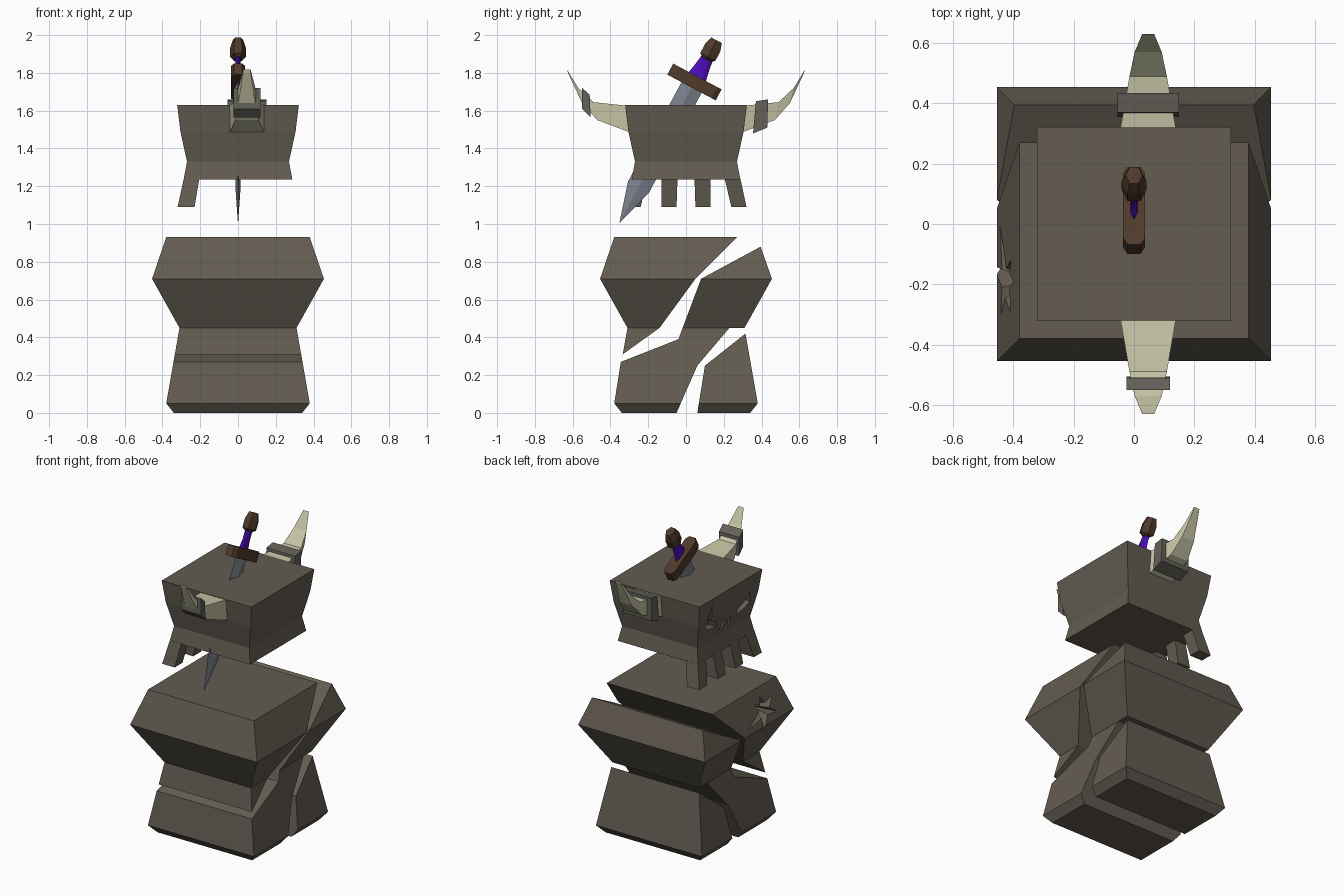
import bpy, bmesh, math
from mathutils import Vector

if "Cube" in bpy.data.objects:
    bpy.data.objects.remove(bpy.data.objects["Cube"])


def material(name, rgb):
    m = bpy.data.materials.new(name)
    m.use_nodes = True
    m.diffuse_color = (*rgb, 1)
    bsdf = next(n for n in m.node_tree.nodes if n.type == 'BSDF_PRINCIPLED')
    bsdf.inputs["Base Color"].default_value = (*rgb, 1)
    return m


STONE = material("warm stone", (0.125, 0.107, 0.083))
BAND = material("grey band", (0.125, 0.120, 0.098))
HORN = material("pale horn", (0.57, 0.56, 0.38))
STEEL = material("blue steel", (0.20, 0.225, 0.265))
WOOD = material("brown wood", (0.080, 0.042, 0.023))
GRIP = material("purple grip", (0.075, 0.004, 0.50))


def finish(name, bm, mat):
    bmesh.ops.recalc_face_normals(bm, faces=bm.faces)
    me = bpy.data.meshes.new(name)
    bm.to_mesh(me)
    bm.free()
    me.materials.append(mat)
    ob = bpy.data.objects.new(name, me)
    bpy.context.collection.objects.link(ob)
    return ob


def loft(name, rings, mat):
    """Skin a list of point rings and cap both ends."""
    bm = bmesh.new()
    vs = [[bm.verts.new(p) for p in ring] for ring in rings]
    n = len(vs[0])
    for a, b in zip(vs, vs[1:]):
        for i in range(n):
            j = (i + 1) % n
            bm.faces.new((a[i], a[j], b[j], b[i]))
    bm.faces.new(vs[0])
    bm.faces.new(vs[-1])
    return finish(name, bm, mat)


def prism(name, outline, x0, x1, mat):
    """Extrude a (y, z) outline along x."""
    return loft(name, [[(x, y, z) for y, z in outline] for x in (x0, x1)], mat)


def carve(target, cutter):
    mod = target.modifiers.new("carve", 'BOOLEAN')
    mod.operation = 'DIFFERENCE'
    mod.solver = 'EXACT'
    mod.object = cutter
    bpy.context.view_layer.update()
    me = bpy.data.meshes.new_from_object(
        target.evaluated_get(bpy.context.evaluated_depsgraph_get()))
    target.modifiers.clear()
    target.data = me
    bpy.data.objects.remove(cutter)


# Broken pedestal: each chunk is a side outline whose width follows height
LEVELS = [(0, .34), (.05, .38), (.45, .31), (.71, .455), (.93, .38)]


def half_width(z):
    for (z0, w0), (z1, w1) in zip(LEVELS, LEVELS[1:]):
        if z <= z1 + 1e-5:
            return w0 + (w1 - w0) * (z - z0) / (z1 - z0)
    return LEVELS[-1][1]


def chunk(name, outline):
    ob = prism(name, outline, -1, 1, STONE)
    bm = bmesh.new()
    bm.from_mesh(ob.data)
    for z, _ in LEVELS[1:-1]:
        bmesh.ops.bisect_plane(bm, geom=bm.verts[:] + bm.edges[:] + bm.faces[:],
                               dist=1e-4, plane_co=(0, 0, z), plane_no=(0, 0, 1))
    for v in bm.verts:
        v.co.x = math.copysign(half_width(v.co.z), v.co.x)
    bm.to_mesh(ob.data)
    bm.free()
    return ob


top_chunk = chunk("pedestal_top_chunk", [
    (-.38, .93), (.27, .93), (.05, .71), (-.14, .45), (-.335, .31), (-.31, .45), (-.455, .71)])
chunk("pedestal_middle_chunk", [
    (.395, .88), (.455, .71), (.31, .45), (.23, .45), (.06, .25), (-.05, 0),
    (-.34, 0), (-.38, .05), (-.345, .27), (-.04, .39), (.08, .71)])
chunk("pedestal_back_chunk", [(.315, .42), (.38, .05), (.34, 0), (.06, 0), (.10, .25)])

# Star-shaped chip in the pedestal's right side
STAR = [(0, .74), (-.14, .80), (-.09, .87), (-.16, .84), (-.19, .91), (-.22, .84),
        (-.335, .86), (-.25, .79), (-.30, .75), (-.21, .76), (-.14, .68), (-.15, .76)]
cy, cz = -.19, .80
carve(top_chunk, loft("star_cutter", [
    [(x, cy + (y - cy) * k, cz + (z - cz) * k) for y, z in STAR]
    for x, k in ((-.56, 1.0), (-.44, 1.0), (-.34, .15))], STONE))

# Skull block
head = loft("skull", [
    [(sx * w, sy * w, z) for sx, sy in ((-1, -1), (1, -1), (1, 1), (-1, 1))]
    for z, w in ((1.235, .288), (1.33, .27), (1.49, .305), (1.63, .322))], STONE)

# Eye sockets, a crack above one eye, and the nostrils
EYE = [(.10, 1.41), (.18, 1.42), (.23, 1.45), (.215, 1.52), (.16, 1.47), (.11, 1.45)]
NOSTRIL = [(.012, 1.42), (.04, 1.36), (.055, 1.37), (.045, 1.42)]
for side in (1, -1):
    for shape in (EYE, NOSTRIL):
        carve(head, prism("face_cutter", [(side * y, z) for y, z in shape], -.5, -.235, STONE))
carve(head, prism("crack_cutter", [(.17, 1.465), (.20, 1.49), (.185, 1.60)], -.5, -.27, STONE))

# Teeth along the face side; the outer pair splay outwards
for i, (b0, b1, t0, t1) in enumerate([(.24, .32, .205, .288), (.05, .13, .045, .13)]):
    for side, label in ((1, "left"), (-1, "right")):
        rings = []
        for z, y0, y1, x0, x1 in ((1.09, b0, b1, -.32, -.23), (1.24, t0, t1, -.287, -.205)):
            rings.append([(x0, side * y0, z), (x1, side * y0, z),
                          (x1, side * y1, z), (x0, side * y1, z)])
        loft(f"{('outer', 'inner')[i]}_tooth_{label}", rings, STONE)

# Horns: (upper y, upper z, lower y, lower z, half width)
HORN_X = .047
HORN_RINGS = [(.30, 1.625, .27, 1.475, .095), (.49, 1.645, .47, 1.55, .062),
              (.57, 1.72, .55, 1.64, .045), (.63, 1.817, .625, 1.80, .02)]
for side, label in ((-1, "front"), (1, "back")):
    loft(f"{label}_horn", [
        [(HORN_X - w, side * uy, uz), (HORN_X + w, side * uy, uz),
         (HORN_X + w, side * ly, lz), (HORN_X - w, side * ly, lz)]
        for uy, uz, ly, lz, w in HORN_RINGS], HORN)
prism("front_horn_band", [(-.55, 1.72), (-.51, 1.685), (-.505, 1.565), (-.55, 1.61)],
      -.025, .12, BAND)
prism("back_horn_band", [(.37, 1.65), (.435, 1.66), (.43, 1.51), (.355, 1.48)],
      -.055, .15, BAND)

# Sword, laid out from its tip along a tilted axis
TIP = Vector((0, -.35, 1.01))
AXIS = Vector((0, .47, .883))
SIDE = Vector((0, .883, -.47))


def sword_part(name, sections, sides, mat, turn=0.0):
    """Sections are (distance, half width, half thickness)."""
    rings = []
    for s, w, t in sections:
        ring = []
        for k in range(sides):
            a = math.tau * k / sides + turn
            ring.append(TIP + AXIS * s + SIDE * w * math.cos(a) + Vector((t * math.sin(a), 0, 0)))
        rings.append(ring)
    return loft(name, rings, mat)


sword_part("blade", [(0, .002, .001), (.21, .063, .014), (.83, .06, .017)], 4, STEEL)
sword_part("grip", [(.85, .056, .014), (.92, .042, .010), (1.0, .030, .018)], 6, GRIP)
sword_part("pommel", [(.975, .03, .022), (.99, .052, .042), (1.045, .052, .042),
                      (1.09, .036, .028)], 6, WOOD, math.pi / 6)

# Crossguard with bevelled ends
guard = []
for v, k in ((-.145, .6), (-.12, 1), (.12, 1), (.145, .6)):
    guard.append([TIP + AXIS * (.84 + ds) + SIDE * v + Vector((dx * k, 0, 0))
                  for ds, dx in ((-.033, -.037), (.033, -.037), (.033, .037), (-.033, .037))])
loft("crossguard", guard, WOOD)
